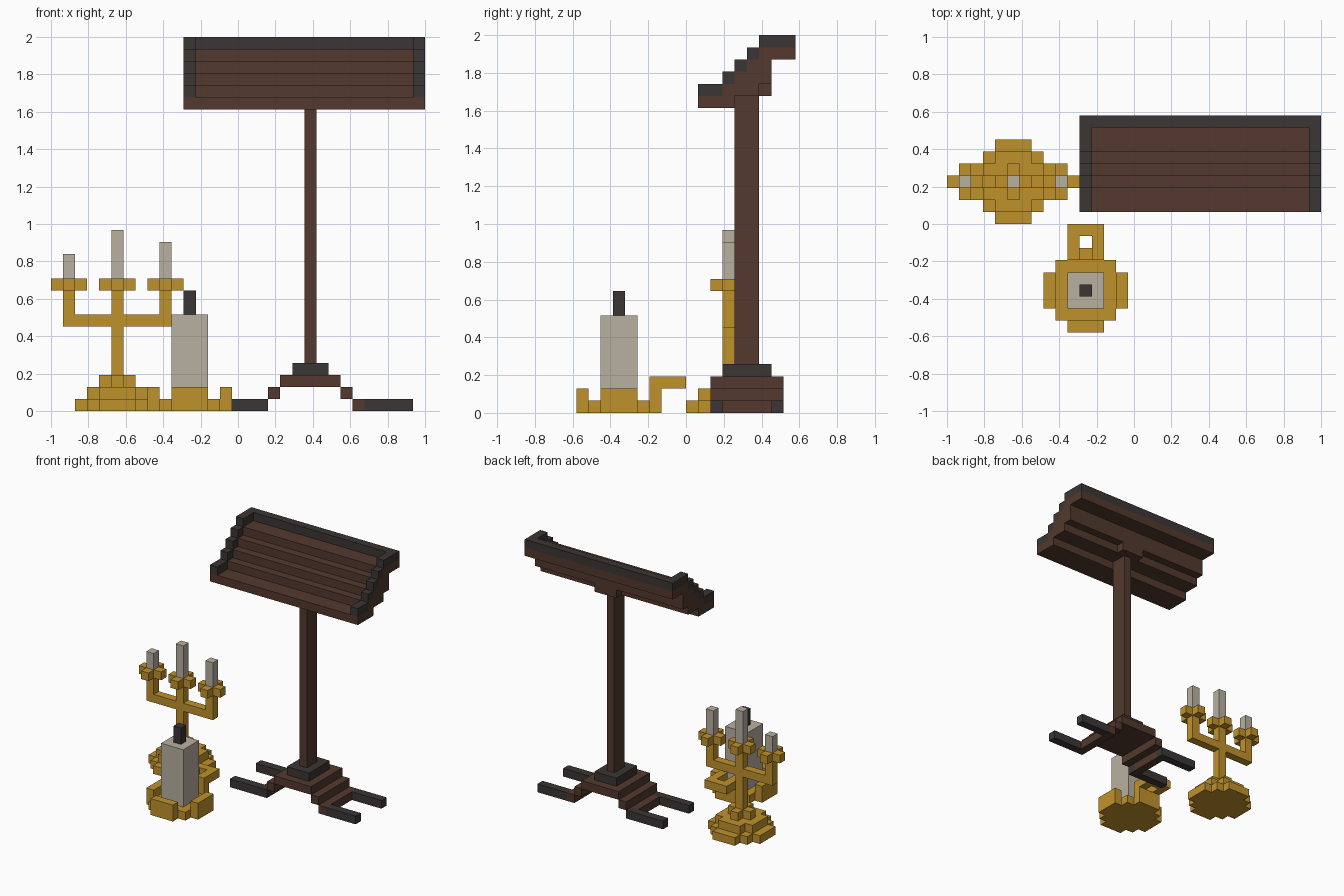
import bpy
import bmesh
from mathutils import Vector

cube = bpy.data.objects.get("Cube")
if cube:
    bpy.data.objects.remove(cube, do_unlink=True)

# All sizes are in whole blocks; the model is 31 blocks wide, 18 deep, 31 tall
U = 2 / 31
ORIGIN = Vector((15.5, 9, 0))


def material(name, rgb):
    linear = [((c / 255 + 0.055) / 1.055) ** 2.4 for c in rgb] + [1]
    mat = bpy.data.materials.new(name)
    mat.use_nodes = True
    mat.diffuse_color = linear
    bsdf = next(n for n in mat.node_tree.nodes if n.type == 'BSDF_PRINCIPLED')
    bsdf.inputs["Base Color"].default_value = linear
    bsdf.inputs["Roughness"].default_value = 0.8
    return mat


GOLD = material("gold", (192, 146, 43))
BROWN = material("brown wood", (83, 57, 45))
DARK = material("dark wood", (59, 54, 53))
WAX = material("wax", (185, 177, 160))


def prism(bm, points, direction):
    """Extrude a flat outline along a direction."""
    face = bm.faces.new([bm.verts.new((Vector(p) - ORIGIN) * U) for p in points])
    out = bmesh.ops.extrude_face_region(bm, geom=[face], use_keep_orig=True)
    verts = [v for v in out["geom"] if isinstance(v, bmesh.types.BMVert)]
    bmesh.ops.translate(bm, verts=verts, vec=Vector(direction) * U)


def box(bm, x0, x1, y0, y1, z0, z1):
    prism(bm, [(x0, y0, z0), (x1, y0, z0), (x1, y1, z0), (x0, y1, z0)], (0, 0, z1 - z0))


def side_profile(bm, yz, x0, x1):
    prism(bm, [(x0, y, z) for y, z in yz], (x1 - x0, 0, 0))


def stepped_disc(bm, cx, cy, z0, z1, steps):
    """Blocky round plate; steps are the corners of one quarter, from +x to +y."""
    q = []
    for i, (hx, hy) in enumerate(steps):
        if i:
            q.append((hx, steps[i - 1][1]))
        q.append((hx, hy))
    ring = q + [(-x, y) for x, y in q[::-1]]
    ring += [(-x, -y) for x, y in q] + [(x, -y) for x, y in q[::-1]]
    prism(bm, [(cx + x, cy + y, z0) for x, y in ring], (0, 0, z1 - z0))


def finish(bm, name, mat):
    bmesh.ops.recalc_face_normals(bm, faces=bm.faces)
    mesh = bpy.data.meshes.new(name)
    bm.to_mesh(mesh)
    bm.free()
    mesh.materials.append(mat)
    bpy.context.collection.objects.link(bpy.data.objects.new(name, mesh))


def boxes(name, mat, *sizes):
    bm = bmesh.new()
    for s in sizes:
        box(bm, *s)
    finish(bm, name, mat)


# Reading stand: stepped sloping board
bm = bmesh.new()
side_profile(bm, [(10, 25), (13, 25), (13, 26), (15, 26), (15, 27), (16, 27), (16, 29),
                  (18, 29), (18, 30), (15, 30), (15, 29), (14, 29), (14, 28), (13, 28),
                  (13, 27), (12, 27), (12, 26), (10, 26)], 11, 31)
finish(bm, "sloping_board", BROWN)

# Dark raised rim on both ends and along the back
rim = [(10, 26), (12, 26), (12, 27), (13, 27), (13, 28), (14, 28), (14, 29), (15, 29),
       (15, 30), (18, 30), (18, 31), (15, 31), (15, 30), (14, 30), (14, 29), (13, 29),
       (13, 28), (12, 28), (12, 27), (10, 27)]
bm = bmesh.new()
for x in (11, 30):
    for y0, y1, z in ((10, 12, 26), (12, 13, 27), (13, 14, 28), (14, 15, 29), (15, 18, 30)):
        box(bm, x, x + 1, y0, y1, z, z + 1)
box(bm, 12, 30, 17, 18, 30, 31)
finish(bm, "board_rim", DARK)

# Post, bracket and stepped foot
boxes("board_bracket", BROWN, (20, 23, 15, 16, 26, 27))
boxes("post", BROWN, (21, 22, 13, 15, 4, 26))
boxes("post_collar", DARK, (20, 23, 12, 16, 3, 4))
boxes("stepped_base", BROWN,
      (19, 24, 11, 17, 2, 3),
      (18, 19, 11, 17, 1, 2), (24, 25, 11, 17, 1, 2),
      (17, 18, 12, 16, 0, 1), (25, 26, 11, 17, 0, 1))
boxes("base_feet", DARK, *[(x0, x1, y, y + 1, 0, 1)
                           for x0, x1 in ((13, 18), (26, 30)) for y in (11, 16)])

# Three-armed candle holder: tiered foot
CX, CY = 5.5, 12.5
bm = bmesh.new()
stepped_disc(bm, CX, CY, 0, 1, [(3.5, 1.5), (2.5, 2.5), (1.5, 3.5)])
stepped_disc(bm, CX, CY, 1, 2, [(2.5, 1.5), (1.5, 2.5)])
stepped_disc(bm, CX, CY, 2, 3, [(1.5, 0.5), (0.5, 1.5)])
finish(bm, "candelabra_foot", GOLD)

# Stem, cross arms and cups
boxes("candelabra_stem_and_arms", GOLD,
      (5, 6, 12, 13, 3, 10),
      (1, 5, 12, 13, 7, 8), (6, 10, 12, 13, 7, 8),
      (1, 2, 12, 13, 8, 10), (9, 10, 12, 13, 8, 10))
bm = bmesh.new()
for cx in (1.5, 5.5, 9.5):
    stepped_disc(bm, cx, CY, 10, 11, [(1.5, 0.5), (0.5, 1.5)])
finish(bm, "candelabra_cups", GOLD)
boxes("thin_candles", WAX, *[(x, x + 1, 12, 13, 11, top)
                             for x, top in ((1, 13), (5, 15), (9, 14))])

# Single candle dish with raised lips and a looped handle
bm = bmesh.new()
stepped_disc(bm, 11.5, 3.5, 0, 1, [(3.5, 1.5), (2.5, 2.5), (1.5, 3.5)])
finish(bm, "candle_dish", GOLD)
boxes("candle_dish_lips", GOLD,
      (8, 9, 2, 5, 1, 2), (14, 15, 2, 5, 1, 2),
      (10, 13, 0, 1, 1, 2), (10, 13, 6, 7, 1, 2))
boxes("candle_dish_handle", GOLD,
      (10, 11, 6, 9, 2, 3), (12, 13, 6, 9, 2, 3), (11, 12, 8, 9, 2, 3))
boxes("thick_candle", WAX, (10, 13, 2, 5, 1, 8))
boxes("candle_wick", DARK, (11, 12, 3, 4, 8, 10))
